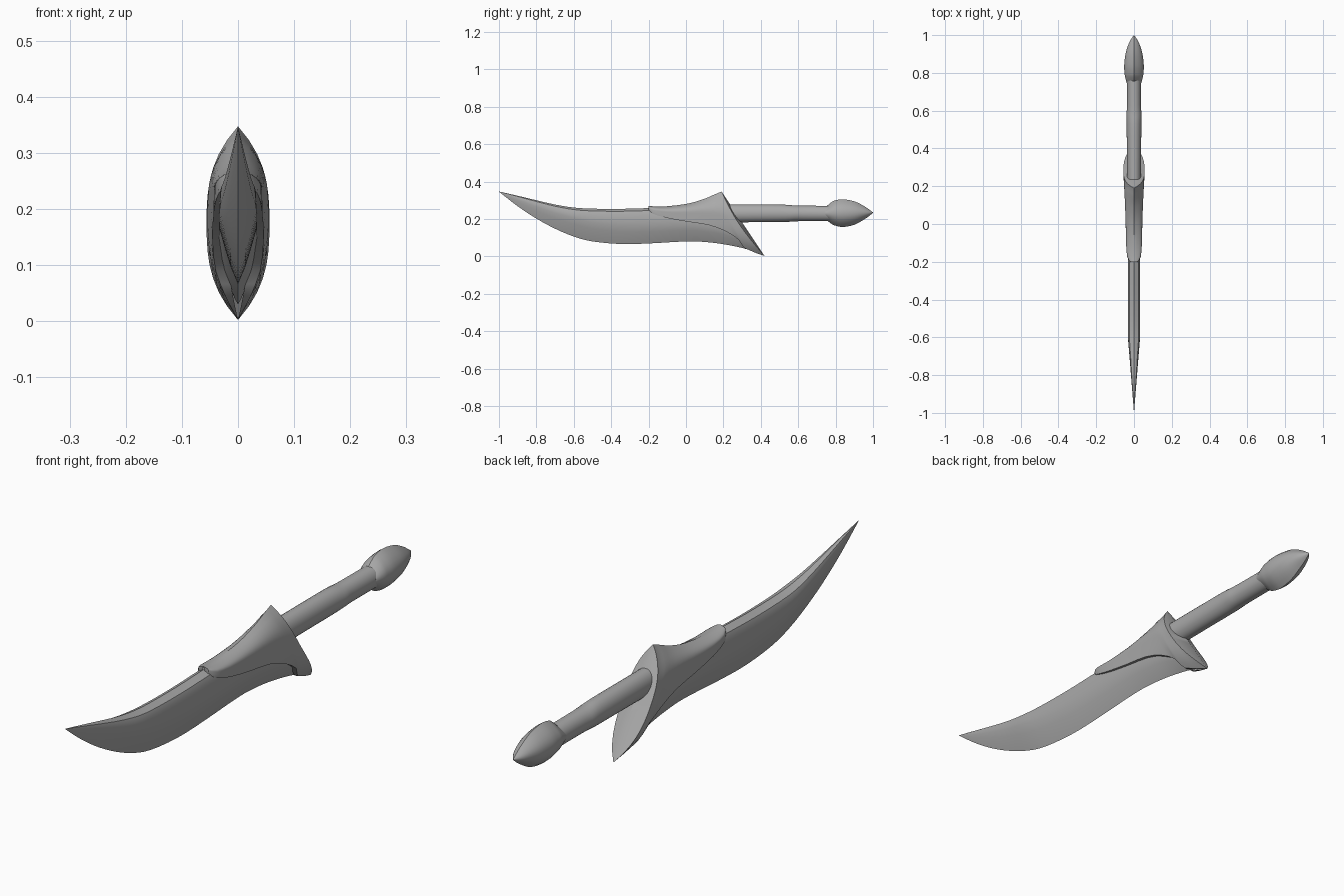
import bpy, bmesh, math

if "Cube" in bpy.data.objects:
    bpy.data.objects.remove(bpy.data.objects["Cube"])

steel = bpy.data.materials.new("grey steel")
steel.use_nodes = True
grey = (0.4, 0.4, 0.4, 1)
steel.diffuse_color = grey
steel.node_tree.nodes["Principled BSDF"].inputs["Base Color"].default_value = grey


def finish(name, bm, angle):
    """Weld, orient and smooth a mesh, then add it to the scene."""
    bmesh.ops.remove_doubles(bm, verts=bm.verts, dist=0.0004)
    bmesh.ops.recalc_face_normals(bm, faces=bm.faces)
    mesh = bpy.data.meshes.new(name)
    bm.to_mesh(mesh)
    bm.free()
    mesh.materials.append(steel)
    ob = bpy.data.objects.new(name, mesh)
    bpy.context.collection.objects.link(ob)
    bpy.ops.object.select_all(action="DESELECT")
    ob.select_set(True)
    bpy.context.view_layer.objects.active = ob
    bpy.ops.object.shade_smooth_by_angle(angle=math.radians(angle))
    return ob


def bridge(bm, rings, closed=True):
    for a, b in zip(rings, rings[1:]):
        n = len(a)
        for i in range(n if closed else n - 1):
            j = (i + 1) % n
            bm.faces.new((a[i], a[j], b[j], b[i]))


def loft(name, stations, section, angle=35):
    """Loft rings along y; section(station) gives (x, z) from top to bottom on +x."""
    bm = bmesh.new()
    rings = []
    for s in stations:
        half = section(s)
        ring = half + [(-x, z) for x, z in half[-2:0:-1]]
        rings.append([bm.verts.new((x, s[0], z)) for x, z in ring])
    bridge(bm, rings)
    bm.faces.new(rings[0])
    bm.faces.new(rings[-1])
    return finish(name, bm, angle)


def smooth_stations(rows, steps=3):
    """Catmull-Rom interpolation between station rows."""
    out = []
    for i in range(len(rows) - 1):
        p = [rows[max(0, min(len(rows) - 1, i + k))] for k in (-1, 0, 1, 2)]
        for k in range(steps):
            t = k / steps
            out.append(tuple(
                0.5 * (2 * b + (c - a) * t + (2 * a - 5 * b + 4 * c - d) * t * t
                       + (3 * b - a - 3 * c + d) * t ** 3) for a, b, c, d in zip(*p)))
    return out + [rows[-1]]


def ellipse(s, n=12):
    y, top, bot, w = s
    mid, h = (top + bot) / 2, (top - bot) / 2
    return [(w * math.sin(math.pi * i / n), mid + h * math.cos(math.pi * i / n))
            for i in range(n + 1)]


def lens(s, n=12):
    y, top, bot, w = s
    return [(w * (1 - abs(2 * i / n - 1) ** 2.2), top + (bot - top) * i / n)
            for i in range(n + 1)]


def blade_section(s):
    """Sharp back, flat cheek, crease and hollow ground cutting edge."""
    y, top, bot, w, crease = s
    h = top - bot
    shape = [(0, 0), (0.75, 0.07), (0.97, 0.17), (1, crease),
             (0.72, crease + (1 - crease) * 0.33),
             (0.4, crease + (1 - crease) * 0.68), (0, 1)]
    return [(w * x, top - h * f) for x, f in shape]


# Curved blade: y, top, bottom, half width, crease depth
blade = [
    (-1.0, 0.347, 0.346, 0.0, 0.35), (-0.9, 0.324, 0.268, 0.008, 0.35),
    (-0.8, 0.300, 0.202, 0.016, 0.35), (-0.7, 0.277, 0.148, 0.024, 0.35),
    (-0.6, 0.261, 0.106, 0.032, 0.36), (-0.5, 0.255, 0.080, 0.033, 0.42),
    (-0.35, 0.254, 0.066, 0.033, 0.47), (-0.2, 0.258, 0.069, 0.033, 0.5),
    (0.0, 0.262, 0.080, 0.034, 0.52), (0.1, 0.262, 0.077, 0.034, 0.55),
    (0.2, 0.250, 0.065, 0.034, 0.57), (0.3, 0.160, 0.045, 0.03, 0.55),
    (0.35, 0.080, 0.030, 0.012, 0.5)]
loft("blade", smooth_stations(blade), blade_section, 25)

# Saddle guard: top y, top z, lower y, lower z, half width, lower edge openness
guard = [
    (-0.200, 0.270, -0.200, 0.250, 0.020, 0.85),
    (-0.165, 0.267, -0.178, 0.228, 0.036, 0.95),
    (-0.100, 0.268, -0.100, 0.205, 0.042, 1.0),
    (0.000, 0.280, 0.010, 0.185, 0.044, 1.0),
    (0.060, 0.295, 0.120, 0.168, 0.047, 0.97),
    (0.110, 0.312, 0.210, 0.135, 0.050, 0.90),
    (0.145, 0.328, 0.280, 0.090, 0.053, 0.75),
    (0.168, 0.337, 0.315, 0.043, 0.0545, 0.40),
    (0.190, 0.347, 0.420, 0.002, 0.056, 0.0)]
bm = bmesh.new()
N = 14
rows = smooth_stations(guard, 2)
for side in (1, -1):
    cols = []
    for k, (ty, tz, ly, lz, w, e) in enumerate(rows):
        col = []
        for i in range(N + 1):
            v = i / N
            drop = abs(2 * v - 1) ** 2.8
            x = w * (1 - drop * (1 if v < 0.5 else 1 - e))
            y = ty + (ly - ty) * v
            if k == len(rows) - 1:
                y -= 0.022 * math.sin(math.pi * v)
            col.append(bm.verts.new((side * x, y, tz + (lz - tz) * v)))
        # turned-in lip that meets the blade
        col.append(bm.verts.new((side * x * 0.4, y, tz + (lz - tz) * v)))
        cols.append(col)
    bridge(bm, cols, closed=False)
    # blunt front end
    bm.faces.new(cols[0])
    # shallow convex rear face, running to the centre line
    ty, tz, ly, lz = rows[-1][:4]
    centre = [bm.verts.new((0, ty + (ly - ty) * i / N, tz + (lz - tz) * i / N))
              for i in range(N + 1)]
    bridge(bm, [cols[-1][:N + 1], centre], closed=False)
bmesh.ops.dissolve_degenerate(bm, dist=0.0001, edges=bm.edges)
finish("guard", bm, 35)

# Oval grip with a slight waist
grip = [(0.20, 0.277, 0.181, 0.037), (0.40, 0.277, 0.183, 0.038),
        (0.53, 0.276, 0.184, 0.039), (0.58, 0.272, 0.187, 0.040),
        (0.63, 0.271, 0.188, 0.037), (0.80, 0.270, 0.188, 0.037)]
loft("grip", smooth_stations(grip), ellipse)

# Pointed pommel with a sharp ridge above and below
pommel = [(0.745, 0.262, 0.198, 0.038), (0.778, 0.290, 0.174, 0.047),
          (0.80, 0.300, 0.164, 0.050), (0.84, 0.305, 0.157, 0.052),
          (0.90, 0.294, 0.169, 0.045), (0.95, 0.270, 0.196, 0.030),
          (0.98, 0.250, 0.216, 0.015), (1.0, 0.235, 0.234, 0.0)]
loft("pommel", smooth_stations(pommel), lens)
